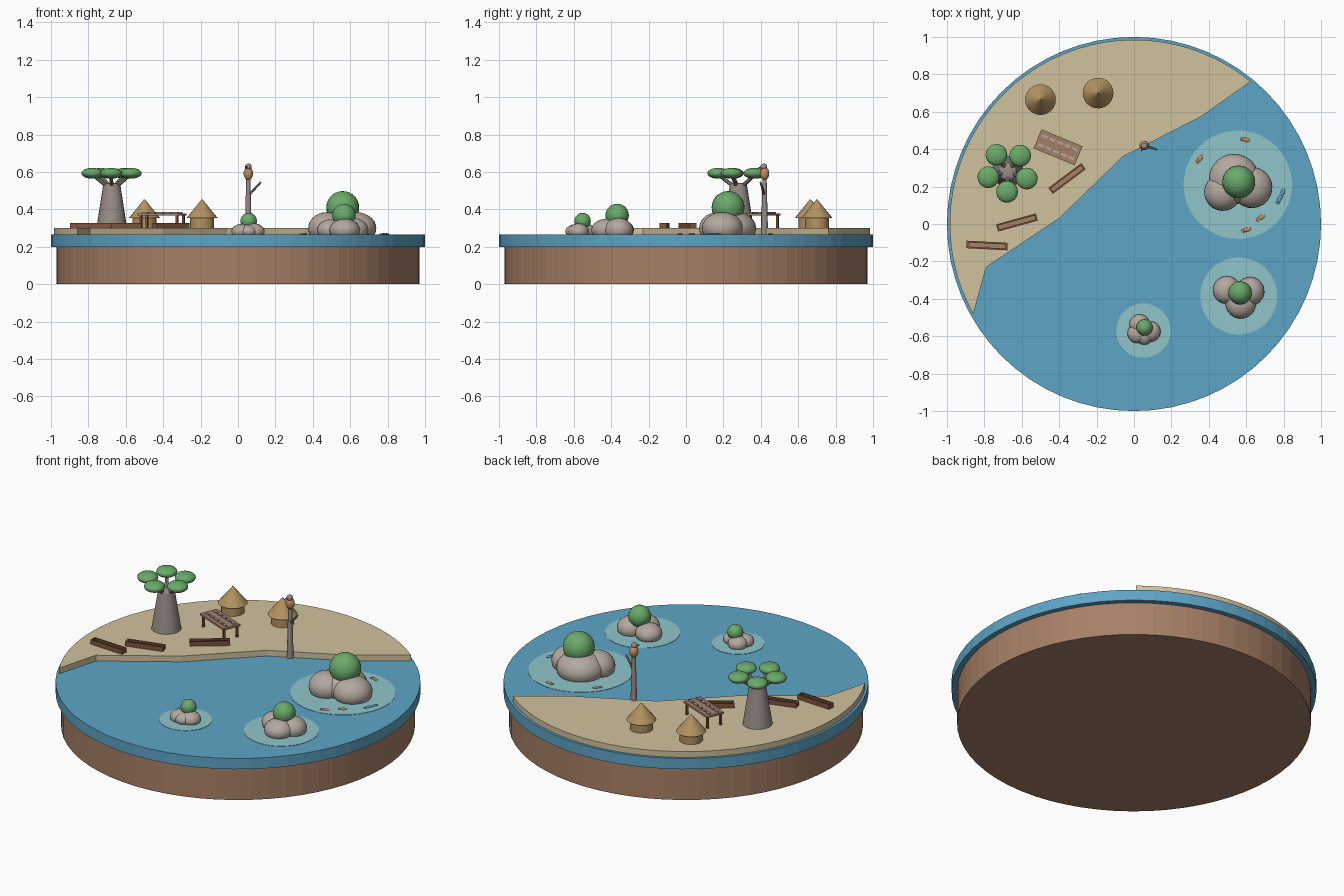
import bpy, bmesh, math
from math import cos, sin, radians
from mathutils import Vector, Matrix

cube = bpy.data.objects.get("Cube")
if cube:
    bpy.data.objects.remove(cube, do_unlink=True)


def material(name, r, g, b):
    m = bpy.data.materials.new(name)
    col = [(c / 255) ** 2.2 for c in (r, g, b)] + [1]
    m.use_nodes = True
    m.diffuse_color = col
    m.node_tree.nodes["Principled BSDF"].inputs["Base Color"].default_value = col
    return m


EARTH = material("earth_brown", 165, 127, 102)
WATER = material("water_blue", 94, 163, 197)
SAND = material("sand", 208, 193, 157)
SHALLOW = material("shallow_teal", 143, 197, 202)
ROCK = material("rock_grey", 178, 167, 158)
LEAF = material("leaf_green", 106, 168, 106)
THATCH = material("thatch_tan", 178, 146, 98)
WOOD = material("dark_wood", 126, 86, 64)
BARK = material("bark_grey", 150, 139, 133)
ORANGE = material("fish_orange", 196, 142, 92)


def finish(name, bm, mat, smooth=False):
    bmesh.ops.recalc_face_normals(bm, faces=bm.faces[:])
    me = bpy.data.meshes.new(name)
    bm.to_mesh(me)
    bm.free()
    me.materials.append(mat)
    ob = bpy.data.objects.new(name, me)
    bpy.context.collection.objects.link(ob)
    if smooth:
        bpy.ops.object.select_all(action="DESELECT")
        ob.select_set(True)
        bpy.context.view_layer.objects.active = ob
        bpy.ops.object.shade_smooth_by_angle(angle=radians(40))
    return ob


def ball(name, mat, loc, size, turn=0):
    bm = bmesh.new()
    bmesh.ops.create_uvsphere(bm, u_segments=24, v_segments=14, radius=1)
    m = Matrix.Translation(loc) @ Matrix.Rotation(radians(turn), 4, "Z") @ Matrix.Diagonal((*size, 1))
    bm.transform(m)
    return finish(name, bm, mat, True)


def rod(name, mat, a, b, r1, r2, seg=12, smooth=True):
    a, b = Vector(a), Vector(b)
    d = b - a
    bm = bmesh.new()
    bmesh.ops.create_cone(bm, cap_ends=True, segments=seg, radius1=r1, radius2=r2, depth=d.length)
    bm.transform(Matrix.Translation((a + b) / 2) @ d.to_track_quat("Z", "Y").to_matrix().to_4x4())
    return finish(name, bm, mat, smooth)


def disc(name, mat, x, y, r, z0, z1, seg=64):
    return rod(name, mat, (x, y, z0), (x, y, z1), r, r, seg, False)


def box(name, mat, frame, loc, size):
    bm = bmesh.new()
    bmesh.ops.create_cube(bm, size=1)
    bm.transform(frame @ Matrix.Translation(loc) @ Matrix.Diagonal((*size, 1)))
    return finish(name, bm, mat)


def placed(x, y, z, turn):
    return Matrix.Translation((x, y, z)) @ Matrix.Rotation(radians(turn), 4, "Z")


# Ground slab and water
SEA, LAND = 0.265, 0.30
disc("earth_base", EARTH, 0, 0, 0.97, 0, 0.2)
disc("water", WATER, 0, 0, 1, 0.2, SEA)

# Beach: arc closed by a jagged shoreline
arc = [(0.985 * cos(radians(a)), 0.985 * sin(radians(a)))
       for a in [50.7 + 158.6 * i / 36 for i in range(37)]]
shore = [(-0.79, -0.23), (-0.40, 0.03), (-0.06, 0.36), (0.36, 0.575)]
bm = bmesh.new()
face = bm.faces.new([bm.verts.new((x, y, 0.26)) for x, y in arc + shore])
top = bmesh.ops.extrude_face_region(bm, geom=[face], use_keep_orig=True)
bmesh.ops.translate(bm, vec=(0, 0, LAND - 0.26),
                    verts=[v for v in top["geom"] if isinstance(v, bmesh.types.BMVert)])
finish("beach", bm, SAND)

# Islets: shallow ring, three boulders (dx, dy, radius, height), one bush
islets = [
    ("large", 0.555, 0.21, 1.0, 0.56, 0.225,
     [(-0.02, 0.03, 0.135, 0.095), (-0.08, -0.04, 0.1, 0.085), (0.075, -0.015, 0.11, 0.085)]),
    ("medium", 0.56, -0.385, 0.71, 0.567, -0.368,
     [(-0.09, 0.045, 0.105, 0.08), (0.085, 0.035, 0.108, 0.09), (0.015, -0.055, 0.115, 0.085)]),
    ("small", 0.05, -0.57, 0.5, 0.057, -0.553,
     [(-0.04, 0.065, 0.11, 0.085), (-0.065, -0.03, 0.105, 0.08), (0.075, -0.01, 0.11, 0.085),
      (0.01, -0.05, 0.1, 0.07)]),
]
for tag, x, y, s, bx, by, rocks in islets:
    disc(tag + "_shallows", SHALLOW, x, y, 0.29 * s, SEA - 0.01, SEA + 0.002, 48)
    for i, (dx, dy, r, h) in enumerate(rocks):
        ball(f"{tag}_boulder_{i}", ROCK, (x + dx * s, y + dy * s, SEA + 0.035 * s),
             (r * s, r * s, h * s), 40 * i)
    ball(tag + "_bush", LEAF, (bx, by, SEA + 0.145 * s), (0.088 * s,) * 3)

# Fish at the surface
for i, (x, y, turn, mat) in enumerate([
        (0.353, 0.35, 50, ORANGE), (0.6, 0.45, -12, ORANGE), (0.68, 0.035, 30, ORANGE),
        (0.605, -0.03, 15, ORANGE), (0.795, 0.17, 70, WATER), (0.778, 0.135, 65, WATER)]):
    a = radians(turn)
    ball(f"fish_{i}", mat, (x, y, SEA + 0.003), (0.022, 0.011, 0.005), turn)
    ball(f"fish_tail_{i}", mat, (x - 0.024 * cos(a), y - 0.024 * sin(a), SEA + 0.003),
         (0.006, 0.011, 0.004), turn)

# Broad-trunked tree with five flat crowns
tx, ty = -0.675, 0.28
rod("tree_trunk", BARK, (tx, ty, LAND), (tx, ty, 0.53), 0.082, 0.046, 20)
ball("trunk_top", BARK, (tx, ty, 0.53), (0.046, 0.046, 0.012))
for k in range(5):
    a = radians(-92 + 72 * k)
    px, py = tx + 0.108 * cos(a), ty + 0.108 * sin(a)
    rod(f"tree_branch_{k}", BARK, (tx + 0.02 * cos(a), ty + 0.02 * sin(a), 0.52),
        (px, py, 0.585), 0.012, 0.008, 8)
    ball(f"tree_crown_{k}", LEAF, (px, py, 0.593), (0.058, 0.058, 0.029))

# Round huts
for i, (x, y) in enumerate([(-0.5, 0.665), (-0.192, 0.70)]):
    rod(f"hut_wall_{i}", THATCH, (x, y, LAND), (x, y, 0.36), 0.064, 0.064, 24)
    rod(f"hut_roof_{i}", THATCH, (x, y, 0.355), (x, y, 0.453), 0.082, 0.003, 24)

# Drying rack
rack = placed(-0.406, 0.41, 0, -22.5)
box("rack_top", EARTH, rack, (0, 0, 0.373), (0.237, 0.11, 0.012))
for sx in (-1, 1):
    for sy in (-1, 1):
        box("rack_leg", WOOD, rack, (sx * 0.105, sy * 0.043, 0.335), (0.012, 0.012, 0.07))
for row in (-0.026, 0.026):
    for i in range(5):
        box("drying_fish", ROCK, rack, (-0.088 + 0.044 * i, row, 0.381), (0.032, 0.014, 0.008))

# Canoes: open hulls with a recessed floor
for i, (x, y, turn) in enumerate([(-0.358, 0.243, 37), (-0.626, 0.008, 15.4), (-0.786, -0.115, -3)]):
    f = placed(x, y, LAND, turn)
    box(f"canoe_floor_{i}", EARTH, f, (0, 0, 0.009), (0.2, 0.024, 0.018))
    for s in (-1, 1):
        box(f"canoe_side_{i}", WOOD, f, (0, s * 0.0155, 0.014), (0.22, 0.009, 0.028))
        box(f"canoe_end_{i}", WOOD, f, (s * 0.105, 0, 0.014), (0.01, 0.03, 0.028))

# Bare snag with a perched bird
px, py = 0.055, 0.42
rod("snag_trunk", BARK, (px, py, 0.26), (px, py, 0.57), 0.019, 0.011)
rod("snag_branch", BARK, (px, py, 0.475), (0.122, 0.398, 0.545), 0.008, 0.005, 8)
ball("bird_body", ORANGE, (px, py, 0.592), (0.025, 0.025, 0.035))
ball("bird_head", BARK, (px, py - 0.004, 0.627), (0.018, 0.018, 0.018))
rod("bird_beak", WOOD, (px - 0.008, py - 0.016, 0.627), (px - 0.018, py - 0.034, 0.622), 0.006, 0.001, 8)
